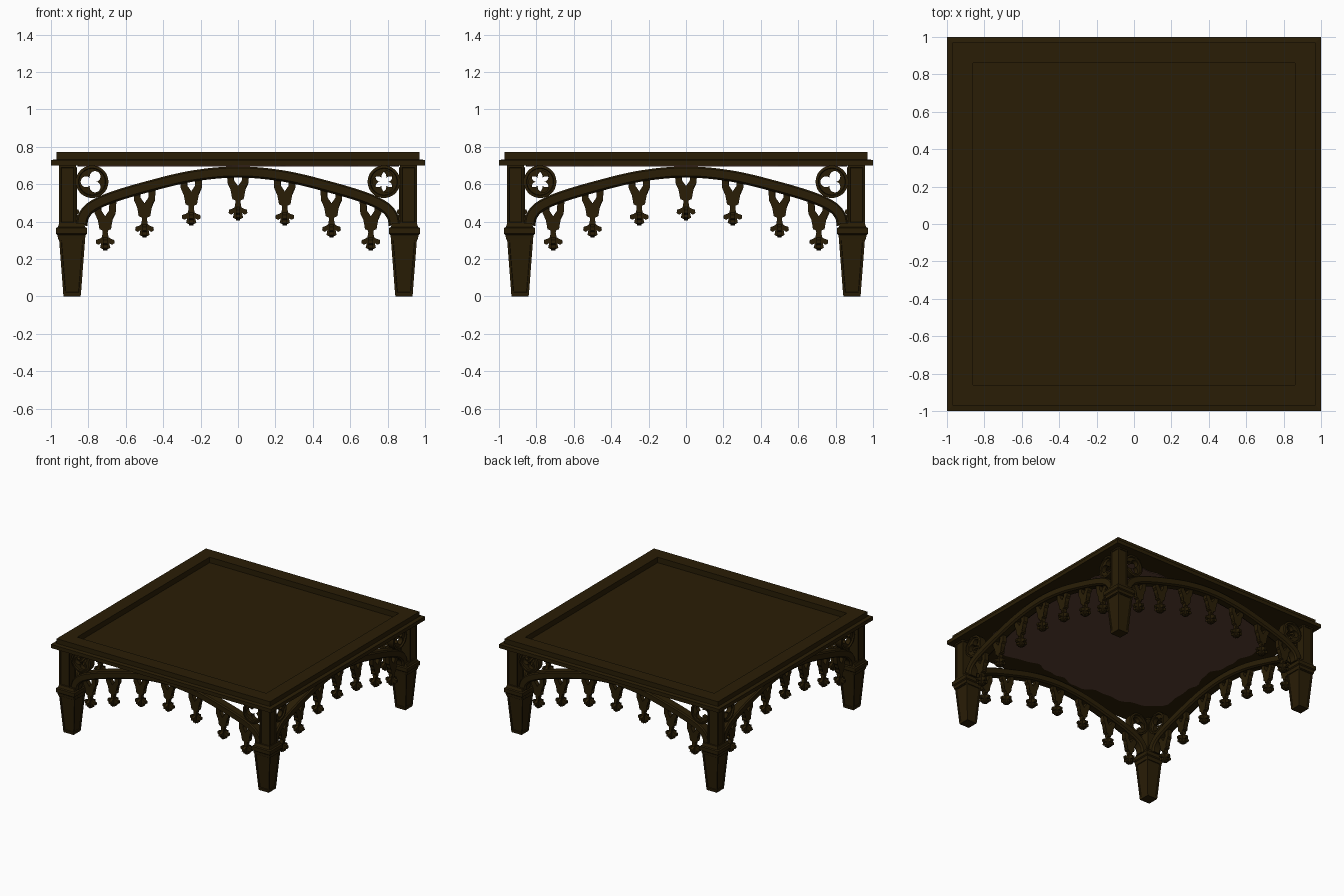
import bpy, bmesh, math
from mathutils import Vector, Matrix

cube = bpy.data.objects.get("Cube")
if cube:
    bpy.data.objects.remove(cube, do_unlink=True)


def material(name, rgb):
    m = bpy.data.materials.new(name)
    m.use_nodes = True
    m.diffuse_color = (*rgb, 1)
    m.node_tree.nodes["Principled BSDF"].inputs["Base Color"].default_value = (*rgb, 1)
    return m


WOOD = material("dark_wood", (0.0225, 0.0125, 0.0018))
UNDER = material("red_brown_underside", (0.105, 0.05, 0.033))


def to_mesh(bm, name, mat=WOOD):
    bmesh.ops.recalc_face_normals(bm, faces=bm.faces[:])
    mesh = bpy.data.meshes.new(name)
    bm.to_mesh(mesh)
    bm.free()
    mesh.materials.append(mat)
    return mesh


def place(mesh, name, matrix=Matrix(), smooth=False):
    ob = bpy.data.objects.new(name, mesh)
    bpy.context.collection.objects.link(ob)
    ob.matrix_world = matrix
    if smooth:
        bpy.ops.object.select_all(action="DESELECT")
        ob.select_set(True)
        bpy.context.view_layer.objects.active = ob
        bpy.ops.object.shade_smooth_by_angle(angle=math.radians(30))


def loft(bm, rings, closed=False):
    """Join rings of points with quads; cap the ends unless closed."""
    vs = [[bm.verts.new(p) for p in r] for r in rings]
    n = len(vs[0])
    bands = []
    for i in range(len(vs) if closed else len(vs) - 1):
        a, b = vs[i], vs[(i + 1) % len(vs)]
        bands.append([bm.faces.new((a[j], a[(j + 1) % n], b[(j + 1) % n], b[j]))
                      for j in range(n)])
    if not closed:
        bm.faces.new(vs[0])
        bm.faces.new(vs[-1])
    return bands


def square_loft(name, profile, panel=None):
    """Stack of squares (half width, height); the panel band gets sunk panels."""
    bm = bmesh.new()
    bands = loft(bm, [[(h * sx, h * sy, z) for sx, sy in ((-1, -1), (1, -1), (1, 1), (-1, 1))]
                      for h, z in profile])
    bmesh.ops.recalc_face_normals(bm, faces=bm.faces[:])
    if panel is not None:
        bmesh.ops.inset_individual(bm, faces=bands[panel], thickness=0.016, depth=0)
        bmesh.ops.inset_individual(bm, faces=bands[panel], thickness=0.003, depth=-0.006)
    return to_mesh(bm, name)


def plate(name, outline, half):
    """Extrude an (x, z) outline along y by half on both sides."""
    bm = bmesh.new()
    loft(bm, [[(x, y, z) for x, z in outline] for y in (-half, half)])
    bmesh.ops.triangulate(bm, faces=[f for f in bm.faces if len(f.verts) > 4])
    return to_mesh(bm, name)


# Tabletop: flange, slab and sunk centre panel
place(square_loft("tabletop", [(1.0, 0.699), (1.0, 0.729), (0.97, 0.733), (0.97, 0.772),
                               (0.86, 0.772), (0.86, 0.727)]), "tabletop")

# Underside panel with a ragged outline
bm = bmesh.new()
edge = []
for i in range(160):
    t = math.tau * i / 160
    c, s = math.cos(t), math.sin(t)
    r = 0.82 / (abs(c) ** 8 + abs(s) ** 8) ** 0.125
    r *= 1 + 0.03 * math.sin(7 * t + 1) + 0.018 * math.sin(17 * t) + 0.01 * math.sin(37 * t)
    edge.append((r * c, r * s))
loft(bm, [[(x, y, z) for x, y in edge] for z in (0.694, 0.7)])
place(to_mesh(bm, "underside_panel", UNDER), "underside_panel")

# Legs: tapered foot, collar and upper post at each corner
foot = square_loft("foot", [(0.045, 0), (0.047, 0.01), (0.07, 0.31)], panel=1)
collar = square_loft("collar", [(0.072, 0.305), (0.075, 0.328), (0.084, 0.335), (0.084, 0.365),
                                (0.073, 0.37), (0.066, 0.392)])
post = square_loft("post", [(0.046, 0.385), (0.046, 0.7)], panel=0)
for sx, side in ((-1, "right"), (1, "left")):
    for sy, end in ((-1, "front"), (1, "back")):
        for mesh, c in ((foot, 0.887), (collar, 0.89), (post, 0.911)):
            place(mesh, f"{end}_{side}_{mesh.name}", Matrix.Translation((sx * c, sy * c, 0)))

# Arch centre line, smoothed through a few points
half_path = [(-0.835, 0.38), (-0.825, 0.43), (-0.78, 0.48), (-0.68, 0.527), (-0.5, 0.582),
             (-0.25, 0.642), (0, 0.665)]
pts = [Vector(p) for p in half_path + [(-x, z) for x, z in half_path[-2::-1]]]
path = []
for i in range(len(pts) - 1):
    p0, p1, p2, p3 = pts[max(i - 1, 0)], pts[i], pts[i + 1], pts[min(i + 2, len(pts) - 1)]
    for k in range(6):
        t = k / 6
        path.append(0.5 * (2 * p1 + (p2 - p0) * t + (2 * p0 - 5 * p1 + 4 * p2 - p3) * t ** 2
                           + (3 * p1 - p0 - 3 * p2 + p3) * t ** 3))
path.append(pts[-1])

# Chamfered arch section swept along the path
half_section = [(-0.03, 0.026), (-0.02, 0.04), (0.022, 0.04), (0.03, 0.03)]
section = half_section + [(n, -d) for n, d in half_section[::-1]]
bm = bmesh.new()
rings = []
for i, p in enumerate(path):
    t = (path[min(i + 1, len(path) - 1)] - path[max(i - 1, 0)]).normalized()
    rings.append([(p.x - t.y * n, d, p.y + t.x * n) for n, d in section])
loft(bm, rings)
arch = to_mesh(bm, "arch")


# Round tracery ring with a three-lobed opening and raised rim
def trefoil_ring(lobe_offset, lobe_radius, count=72):
    rows = []
    for i in range(count):
        a = math.tau * i / count
        phi = (a + math.pi / 3) % (math.tau / 3) - math.pi / 3
        inner = lobe_offset * math.cos(phi) + math.sqrt(
            lobe_radius ** 2 - (lobe_offset * math.sin(phi)) ** 2)
        front = [(inner, -0.018), (0.07, -0.018), (0.073, -0.03), (0.087, -0.027)]
        section = front + [(r, -y) for r, y in front[::-1]]
        rows.append([(r * math.cos(a), y, r * math.sin(a)) for r, y in section])
    bm = bmesh.new()
    loft(bm, rows, closed=True)
    return to_mesh(bm, "tracery_ring")


ring = trefoil_ring(0.032, 0.029)


# Pendant: notched bracket above, crossed leaf finial below
def mirrored(half):
    return half + [(-x, z) for x, z in half[::-1] if x > 0]


bracket = plate("pendant_bracket", mirrored(
    [(0, -0.055), (0.023, -0.022), (0.023, 0.025), (0.06, 0.025), (0.056, -0.04),
     (0.044, -0.052), (0.04, -0.075), (0.024, -0.092), (0.02, -0.105), (0.034, -0.112),
     (0.03, -0.125), (0.014, -0.132), (0.013, -0.15), (0, -0.15)]), 0.018)
finial = plate("pendant_finial", mirrored(
    [(0, -0.14), (0.013, -0.14), (0.018, -0.168), (0.03, -0.176), (0.048, -0.182),
     (0.05, -0.2), (0.036, -0.208), (0.022, -0.2), (0.027, -0.224), (0, -0.238)]), 0.011)

# Four sides: arch, two rings and seven pendants each
drops = [(0, 0.645), (0.25, 0.617), (0.5, 0.553), (0.71, 0.484)]
drops += [(-x, z) for x, z in drops[1:]]
half_turns = {"front": (1, 1), "left": (1, 1), "back": (1, 0), "right": (0, 1)}
for k, (side, flips) in enumerate(half_turns.items()):
    turn = Matrix.Rotation(k * math.pi / 2, 4, "Z") @ Matrix.Translation((0, -0.9, 0))
    place(arch, f"{side}_arch", turn, True)
    for j, (x, flip) in enumerate(zip((-0.78, 0.78), flips), 1):
        spin = Matrix.Rotation(flip * math.pi, 4, "Y")
        place(ring, f"{side}_tracery_ring_{j}",
              turn @ Matrix.Translation((x, 0, 0.613)) @ spin, True)
    for j, (x, z) in enumerate(drops, 1):
        at = turn @ Matrix.Translation((x, 0, z))
        place(bracket, f"{side}_pendant_bracket_{j}", at)
        place(finial, f"{side}_pendant_finial_{j}", at)
        place(finial, f"{side}_pendant_cross_finial_{j}",
              at @ Matrix.Rotation(math.pi / 2, 4, "Z"))
